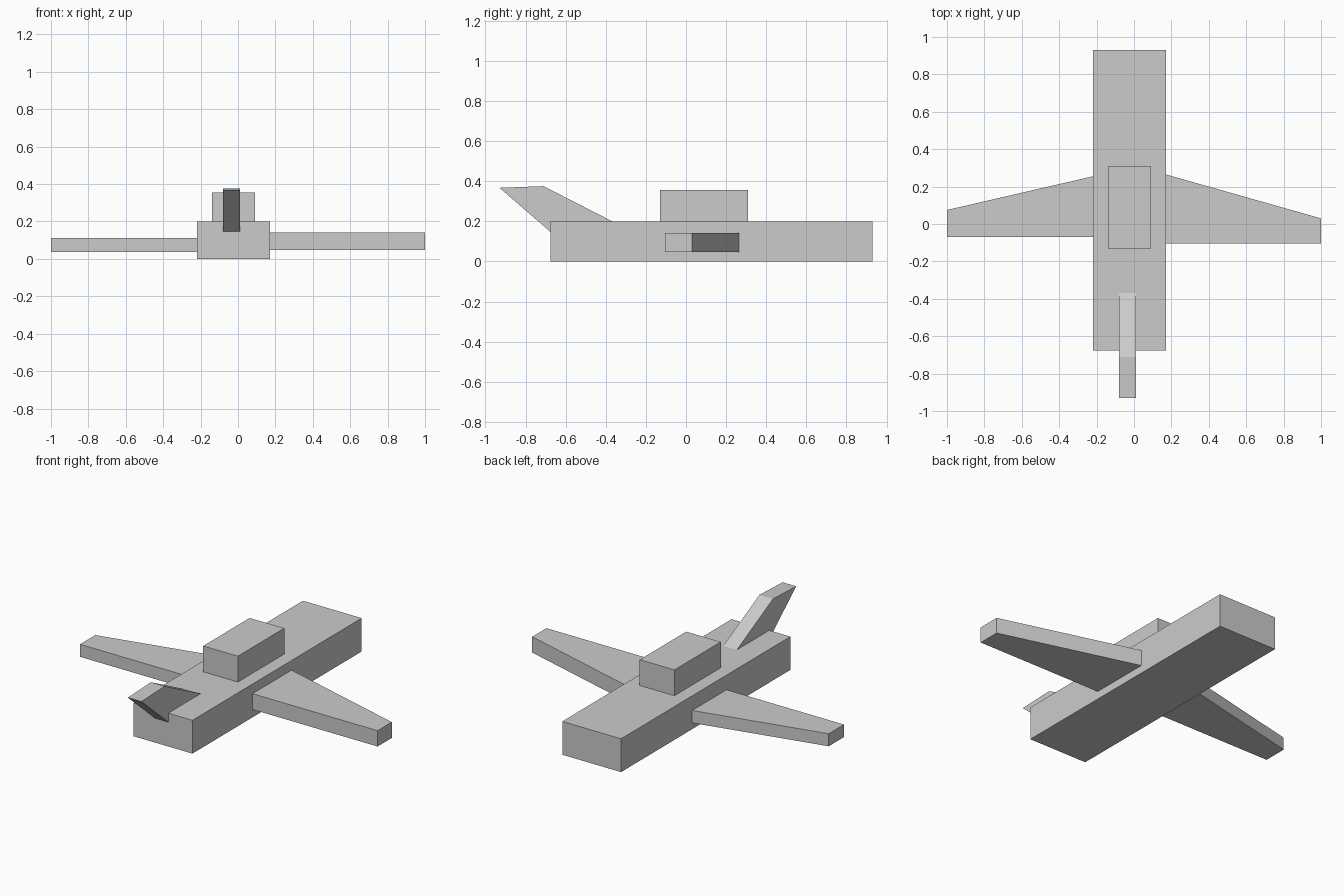
import bpy
import bmesh
from mathutils import Vector

cube = bpy.data.objects.get("Cube")
if cube:
    bpy.data.objects.remove(cube, do_unlink=True)

grey = bpy.data.materials.new("plain grey")
grey.use_nodes = True
grey.diffuse_color = (0.6, 0.6, 0.6, 1)
grey.node_tree.nodes["Principled BSDF"].inputs["Base Color"].default_value = grey.diffuse_color


def prism(name, outline, offset):
    """Extrude a planar outline along an offset into a closed solid."""
    bm = bmesh.new()
    face = bm.faces.new([bm.verts.new(p) for p in outline])
    grown = bmesh.ops.extrude_face_region(bm, geom=[face], use_keep_orig=True)
    verts = [g for g in grown["geom"] if isinstance(g, bmesh.types.BMVert)]
    bmesh.ops.translate(bm, verts=verts, vec=Vector(offset))
    bmesh.ops.recalc_face_normals(bm, faces=bm.faces)
    mesh = bpy.data.meshes.new(name)
    bm.to_mesh(mesh)
    bm.free()
    mesh.materials.append(grey)
    obj = bpy.data.objects.new(name, mesh)
    bpy.context.collection.objects.link(obj)
    return obj


def box(name, x, y, z):
    """Box from its (low, high) ranges."""
    base = [(x[0], y[0], z[0]), (x[1], y[0], z[0]), (x[1], y[1], z[0]), (x[0], y[1], z[0])]
    return prism(name, base, (0, 0, z[1] - z[0]))


def wing(name, root_x, tip_x, straight_y, root_y, tip_y, z):
    """Tapered slab with one straight and one swept edge."""
    plan = [(root_x, straight_y, z[0]), (tip_x, straight_y, z[0]),
            (tip_x, tip_y, z[0]), (root_x, root_y, z[0])]
    return prism(name, plan, (0, 0, z[1] - z[0]))


# Body and cabin
box("fuselage", (-0.22, 0.17), (-0.675, 0.93), (0, 0.2))
box("cabin", (-0.14, 0.09), (-0.13, 0.31), (0.2, 0.355))

# Wings, slightly different on each side
wing("left_wing", 0.17, 1.0, -0.105, 0.265, 0.03, (0.047, 0.142))
wing("right_wing", -0.22, -1.0, -0.07, 0.255, 0.075, (0.037, 0.112))

# Swept tail fin, rooted inside the fuselage
profile = [(-0.93, 0.367), (-0.71, 0.375), (-0.29, 0.16), (-0.58, 0.064)]
prism("tail_fin", [(-0.08, y, z) for y, z in profile], (0.09, 0, 0))
